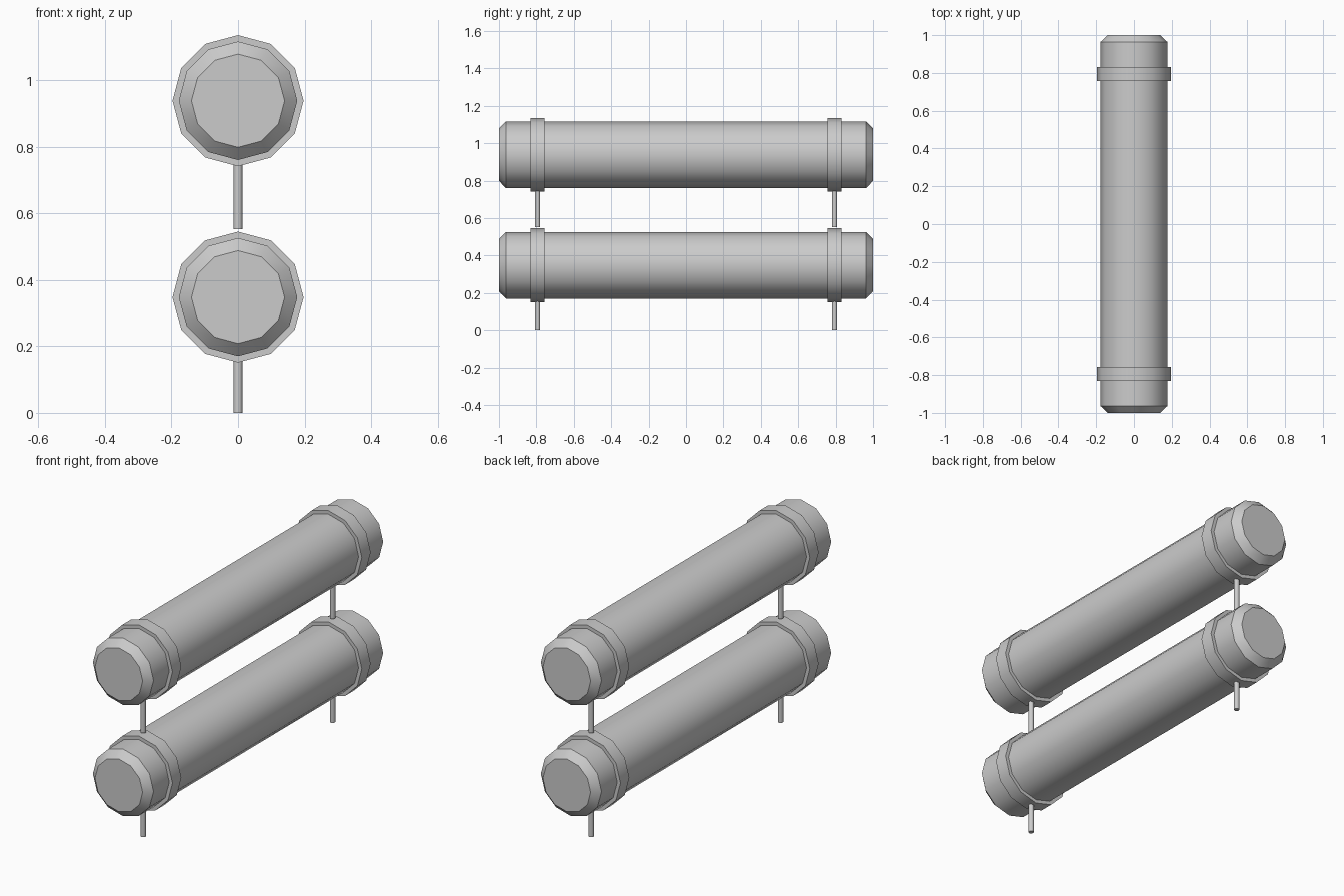
import bpy
import math

cube = bpy.data.objects.get("Cube")
if cube:
    bpy.data.objects.remove(cube, do_unlink=True)

grey = bpy.data.materials.new("light_grey_metal")
grey.use_nodes = True
colour = (0.6, 0.6, 0.6, 1)
grey.diffuse_color = colour
grey.node_tree.nodes["Principled BSDF"].inputs["Base Color"].default_value = colour


def lathe(name, profile, sides, location, along_y=False):
    """Closed solid turned from (radius, height) pairs, capped at both ends."""
    verts, faces = [], []
    for radius, height in profile:
        for i in range(sides):
            a = math.tau * i / sides
            u, v = radius * math.cos(a), radius * math.sin(a)
            verts.append((u, -height, v) if along_y else (u, v, height))
    for r in range(len(profile) - 1):
        for i in range(sides):
            j = (i + 1) % sides
            a, b = r * sides, (r + 1) * sides
            faces.append((a + i, a + j, b + j, b + i))
    faces.append(tuple(reversed(range(sides))))
    faces.append(tuple(range(len(verts) - sides, len(verts))))
    mesh = bpy.data.meshes.new(name)
    mesh.from_pydata(verts, [], faces)
    mesh.materials.append(grey)
    obj = bpy.data.objects.new(name, mesh)
    obj.location = location
    bpy.context.collection.objects.link(obj)
    bpy.ops.object.select_all(action="DESELECT")
    obj.select_set(True)
    bpy.context.view_layer.objects.active = obj
    bpy.ops.object.shade_smooth_by_angle(angle=math.radians(35))
    return obj


# Two stacked pipes, each with a clamp and a hanger rod near both ends
tube = [(0.14, -1), (0.178, -0.963), (0.178, 0.963), (0.14, 1)]
clamp = [(0.197, -0.037), (0.197, 0.037)]
for level, z, rod_bottom in (("lower", 0.348, 0), ("upper", 0.938, 0.552)):
    lathe(level + "_pipe", tube, 12, (0, 0, z), along_y=True)
    for end, y in (("front", -0.794), ("back", 0.794)):
        lathe(f"{level}_{end}_clamp", clamp, 12, (0, y, z), along_y=True)
        rod = [(0.0135, 0), (0.0135, z - 0.185 - rod_bottom)]
        lathe(f"{level}_{end}_rod", rod, 12, (0, y, rod_bottom))
